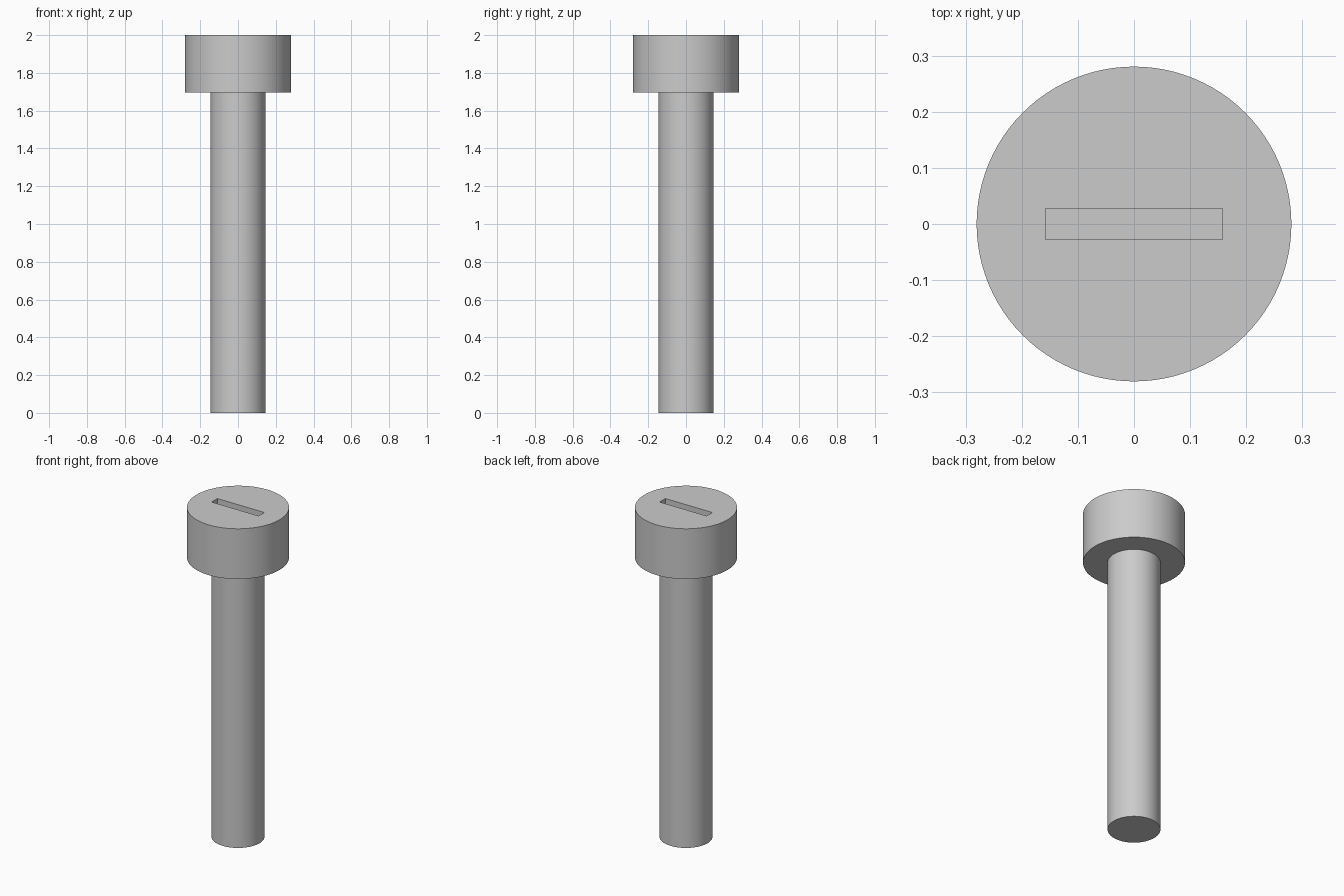
import bpy

cube = bpy.data.objects.get("Cube")
if cube:
    bpy.data.objects.remove(cube, do_unlink=True)

# Plain grey metal
metal = bpy.data.materials.new("grey_metal")
metal.use_nodes = True
color = (0.6, 0.6, 0.6, 1.0)
metal.diffuse_color = color
metal.node_tree.nodes["Principled BSDF"].inputs["Base Color"].default_value = color


def cylinder(name, radius, bottom, top):
    bpy.ops.mesh.primitive_cylinder_add(
        vertices=96, radius=radius, depth=top - bottom,
        location=(0, 0, (top + bottom) / 2))
    obj = bpy.context.object
    obj.name = name
    obj.data.materials.append(metal)
    bpy.ops.object.shade_smooth_by_angle()
    return obj


TOP = 2.0
HEAD_BOTTOM = 1.695
SLOT_DEPTH = 0.1

# Shaft, running slightly into the head
cylinder("shaft", 0.1455, 0, HEAD_BOTTOM + 0.05)

# Head
head = cylinder("head", 0.2805, HEAD_BOTTOM, TOP)

# Slot cutter
bpy.ops.mesh.primitive_cube_add(size=1, location=(0, 0, TOP))
cutter = bpy.context.object
cutter.name = "slot_cutter"
cutter.scale = (0.316, 0.055, 2 * SLOT_DEPTH)
cutter.hide_render = True
cutter.data.materials.append(metal)

# Cut the driver slot, then drop the cutter
bpy.ops.object.select_all(action="DESELECT")
head.select_set(True)
bpy.context.view_layer.objects.active = head
cut = head.modifiers.new("driver_slot", "BOOLEAN")
cut.operation = "DIFFERENCE"
cut.solver = "EXACT"
cut.object = cutter
bpy.ops.object.modifier_apply(modifier=cut.name)
bpy.data.objects.remove(cutter, do_unlink=True)
bpy.ops.object.shade_smooth_by_angle()
